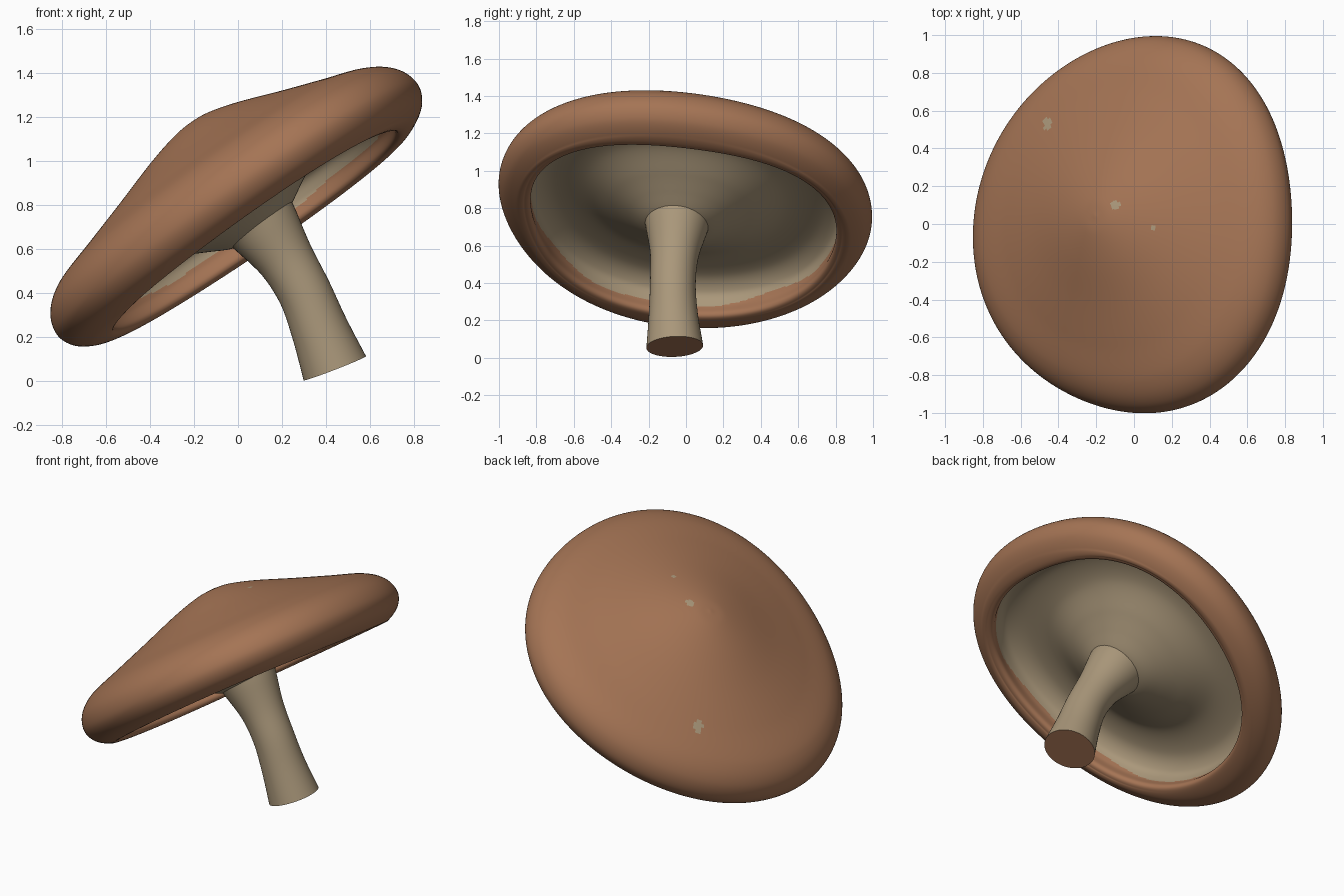
import bpy, bmesh, math
from mathutils import Matrix, Vector

if "Cube" in bpy.data.objects:
    bpy.data.objects.remove(bpy.data.objects["Cube"])


def material(name, rgb):
    m = bpy.data.materials.new(name)
    m.diffuse_color = (*rgb, 1)
    m.use_nodes = True
    m.node_tree.nodes["Principled BSDF"].inputs["Base Color"].default_value = m.diffuse_color
    return m


BROWN = material("cap brown", (0.375, 0.175, 0.09))
TAN = material("stem tan", (0.40, 0.31, 0.195))


def smooth_points(pts, steps):
    """Catmull-Rom curve through the given points."""
    p = [Vector(q) for q in pts]
    p = [p[0] * 2 - p[1]] + p + [p[-1] * 2 - p[-2]]
    out = []
    for i in range(1, len(p) - 2):
        a, b, c, d = p[i - 1:i + 3]
        for k in range(steps):
            t = k / steps
            out.append(0.5 * (2 * b + (c - a) * t + (2 * a - 5 * b + 4 * c - d) * t * t
                              + (3 * b - a - 3 * c + d) * t ** 3))
    return out + [p[-2]]


def skin(name, rings, mat_rule):
    """Bridge rings of points, close both ends, colour faces by ring and centre."""
    bm = bmesh.new()
    vr = [[bm.verts.new(co) for co in ring] for ring in rings]
    n = len(vr[0])
    for i in range(len(vr) - 1):
        for j in range(n):
            k = (j + 1) % n
            f = bm.faces.new((vr[i][j], vr[i][k], vr[i + 1][k], vr[i + 1][j]))
            f.material_index = mat_rule(i, j, f.calc_center_median())
    for ring, i in ((vr[0], -1), (vr[-1], len(vr))):
        f = bm.faces.new(ring)
        f.material_index = mat_rule(i, 0, f.calc_center_median())
    bmesh.ops.recalc_face_normals(bm, faces=bm.faces)
    me = bpy.data.meshes.new(name)
    bm.to_mesh(me)
    bm.free()
    me.materials.append(BROWN)
    me.materials.append(TAN)
    ob = bpy.data.objects.new(name, me)
    bpy.context.collection.objects.link(ob)
    bpy.ops.object.select_all(action='DESELECT')
    ob.select_set(True)
    bpy.context.view_layer.objects.active = ob
    bpy.ops.object.shade_smooth_by_angle(angle=math.radians(50))
    return ob


# Cap: tilted, slightly irregular round shell (radius, height), apex to underside
SEG, STEP = 256, 10
profile = [(0.004, 0.435), (0.10, 0.425), (0.25, 0.383), (0.47, 0.303), (0.67, 0.232),
           (0.86, 0.163), (0.96, 0.085), (0.995, -0.01), (0.965, -0.09), (0.89, -0.142),
           (0.81, -0.157), (0.78, -0.135), (0.79, -0.07), (0.77, 0.0),
           (0.68, 0.05), (0.52, 0.045), (0.36, -0.035), (0.26, -0.09), (0.17, -0.14),
           (0.12, -0.15), (0.004, -0.15)]
TOP_END, LIP, INNER = 5 * STEP, 9 * STEP, 12 * STEP
tilt = (Matrix.Translation((-0.01, 0, 0.79)) @ Matrix.Rotation(math.radians(-34.6), 4, 'Y')
        @ Matrix.Rotation(math.radians(-5.7), 4, 'X'))


def outline(a):
    return (1.0076 - 0.0056 * math.cos(4 * a) - 0.009 * math.sin(2 * a)
            - 0.0097 * (math.sin(a) + math.sin(3 * a))
            + 0.0256 * (math.cos(a) - math.cos(3 * a)))


def cap_point(i, r, h, a):
    lip = min(1, max(0, (i - LIP) / STEP))              # 0 outside, 1 past the lip
    s = 1 + (outline(a) - 1) * min(1, r * 1.2)
    s += lip * 0.015 * (1 - math.cos(4 * a)) * min(1, r * 1.2)   # squarish opening
    u, v = r * s * math.cos(a), r * s * math.sin(a)
    if i < TOP_END:
        u += 0.07 * max(0, 0.86 - r)                    # apex sits uphill of centre
    else:
        v *= 1 + 0.045 * lip                            # opening is wider sideways
        u += 0.012 * lip
        if r < 0.7:                                     # gills gather round the stem
            u += 0.03 * (1 - r / 0.7)
            v -= 0.045 * (1 - r / 0.7)
    return tilt @ Vector((u, v, h + 0.025 * lip * v * v))


# pale specks on top: x, y, half width, half length
specks = [(-0.46, 0.53, 0.021, 0.032), (-0.10, 0.10, 0.026, 0.024), (0.10, -0.02, 0.011, 0.011)]


def cap_colour(i, j, c):
    if i < TOP_END:
        return int(any(((c.x - x) / w) ** 2 + ((c.y - y) / l) ** 2 < 1 for x, y, w, l in specks))
    a = j * 2 * math.pi / SEG
    edge = INNER + 2.5 * math.sin(3 * a + 1) + 1.5 * math.sin(8 * a)
    return int(i > edge)


cap_rings = [[cap_point(i, p.x, p.y, j * 2 * math.pi / SEG) for j in range(SEG)]
             for i, p in enumerate(smooth_points(profile, STEP))]
skin("mushroom_cap", cap_rings, cap_colour)

# Stem: curved tube, widening where it meets the underside (x, y, z, radius)
path = [(0.44, -0.06, 0.06, 0.152), (0.372, -0.068, 0.235, 0.131), (0.305, -0.07, 0.40, 0.122),
        (0.22, -0.062, 0.55, 0.13), (0.125, -0.05, 0.69, 0.165),
        (0.08, -0.045, 0.75, 0.18), (0.04, -0.04, 0.81, 0.18)]
pts = smooth_points(path, 6)
stem_rings = []
for i, p in enumerate(pts):
    d = (pts[min(i + 1, len(pts) - 1)] - pts[max(i - 1, 0)]).xyz.normalized()
    side = Vector((0, 1, 0)).cross(d).normalized()
    fwd = d.cross(side)
    stem_rings.append([p.xyz + p.w * (side * math.cos(t) + fwd * math.sin(t))
                       for t in (k * 2 * math.pi / 48 for k in range(48))])
# only the cut base is brown
skin("mushroom_stem", stem_rings, lambda i, j, c: int(i >= 0))
